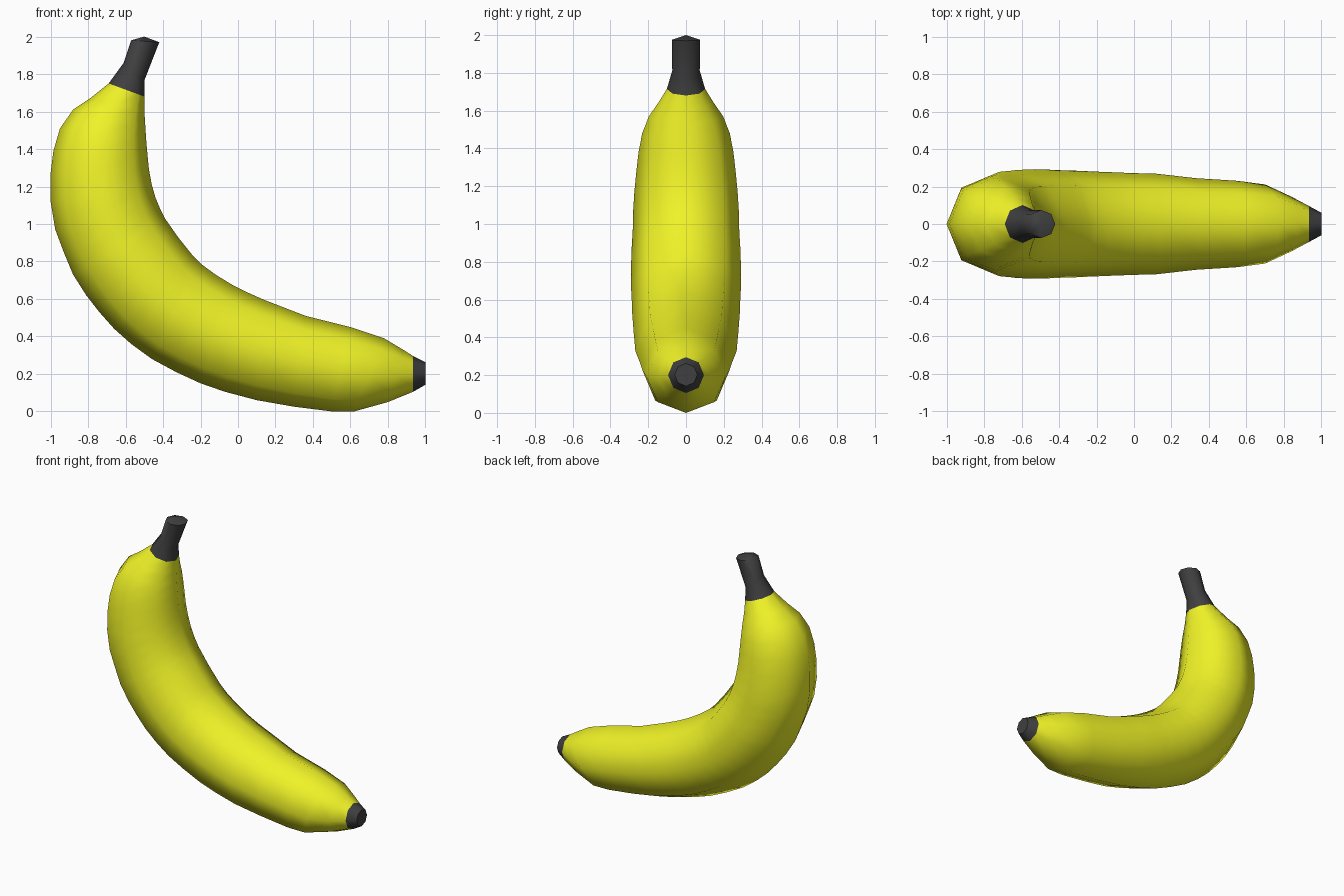
import bpy, bmesh, math
from mathutils import Vector

if "Cube" in bpy.data.objects:
    bpy.data.objects.remove(bpy.data.objects["Cube"])

SIDES = 8


def material(name, color):
    m = bpy.data.materials.new(name)
    m.diffuse_color = color
    m.use_nodes = True
    m.node_tree.nodes["Principled BSDF"].inputs["Base Color"].default_value = m.diffuse_color
    return m


def tube(name, pairs, mat, apex=None):
    """Sweep an octagon through (outer x, outer z, inner x, inner z) rings."""
    bm = bmesh.new()
    rings = []
    for ox, oz, ix, iz in pairs:
        outer, inner = Vector((ox, 0, oz)), Vector((ix, 0, iz))
        mid, arm = (outer + inner) / 2, (outer - inner) / 2
        side = Vector((0, arm.length, 0))
        angles = [2 * math.pi * k / SIDES for k in range(SIDES)]
        rings.append([bm.verts.new(mid + arm * math.cos(a) + side * math.sin(a)) for a in angles])
    for a, b in zip(rings, rings[1:]):
        for k in range(SIDES):
            n = (k + 1) % SIDES
            bm.faces.new((a[k], a[n], b[n], b[k]))
    # Closing cap, slightly domed around the apex
    if apex:
        tip = bm.verts.new((apex[0], 0, apex[1]))
        end = rings[-1]
        for k in range(SIDES):
            bm.faces.new((end[k], end[(k + 1) % SIDES], tip))
    bmesh.ops.recalc_face_normals(bm, faces=bm.faces[:])
    # Make sure the side walls face away from the tube axis
    f = rings[0][0].link_faces[0]
    centre = sum((v.co for v in rings[0] + rings[1]), Vector()) / (2 * SIDES)
    if f.normal.dot(f.calc_center_median() - centre) < 0:
        bmesh.ops.reverse_faces(bm, faces=bm.faces[:])
    me = bpy.data.meshes.new(name)
    bm.to_mesh(me)
    bm.free()
    ob = bpy.data.objects.new(name, me)
    bpy.context.collection.objects.link(ob)
    me.materials.append(mat)
    bpy.ops.object.select_all(action='DESELECT')
    ob.select_set(True)
    bpy.context.view_layer.objects.active = ob
    bpy.ops.object.shade_smooth_by_angle(angle=math.radians(55))
    return ob


yellow = material("yellow_peel", (0.87, 0.90, 0.02, 1))
dark = material("dark_end", (0.05, 0.05, 0.05, 1))

# Curved yellow peel, from the stem down to the blossom end
peel = [
    (-.69, 1.75, -.50, 1.68), (-.79, 1.67, -.50, 1.61), (-.88, 1.61, -.495, 1.53),
    (-.95, 1.51, -.49, 1.45), (-.985, 1.39, -.483, 1.37), (-1.0, 1.27, -.475, 1.29),
    (-1.0, 1.12, -.46, 1.21), (-.975, .97, -.44, 1.14), (-.93, .85, -.415, 1.08),
    (-.88, .73, -.39, 1.03), (-.81, .62, -.355, .98), (-.74, .53, -.32, .93),
    (-.66, .44, -.28, .88), (-.57, .36, -.24, .83), (-.46, .28, -.195, .785),
    (-.33, .21, -.12, .73), (-.20, .15, -.03, .675), (-.07, .105, .05, .635),
    (.10, .06, .14, .595), (.30, .025, .36, .51), (.50, 0, .60, .45),
    (.62, 0, .78, .39), (.80, .05, .88, .33), (.935, .105, .935, .295),
]
tube("peel", peel, yellow)

# Dark stem with a shallow domed top
tube("stem", [peel[0], (-.61, 1.86, -.50, 1.765), (-.57, 1.98, -.42, 1.97)],
     dark, (-.50, 2.0))

# Dark blossom end
tube("blossom_end", [peel[-1], (1.0, .142, 1.0, .262)], dark, (1.0, .202))
